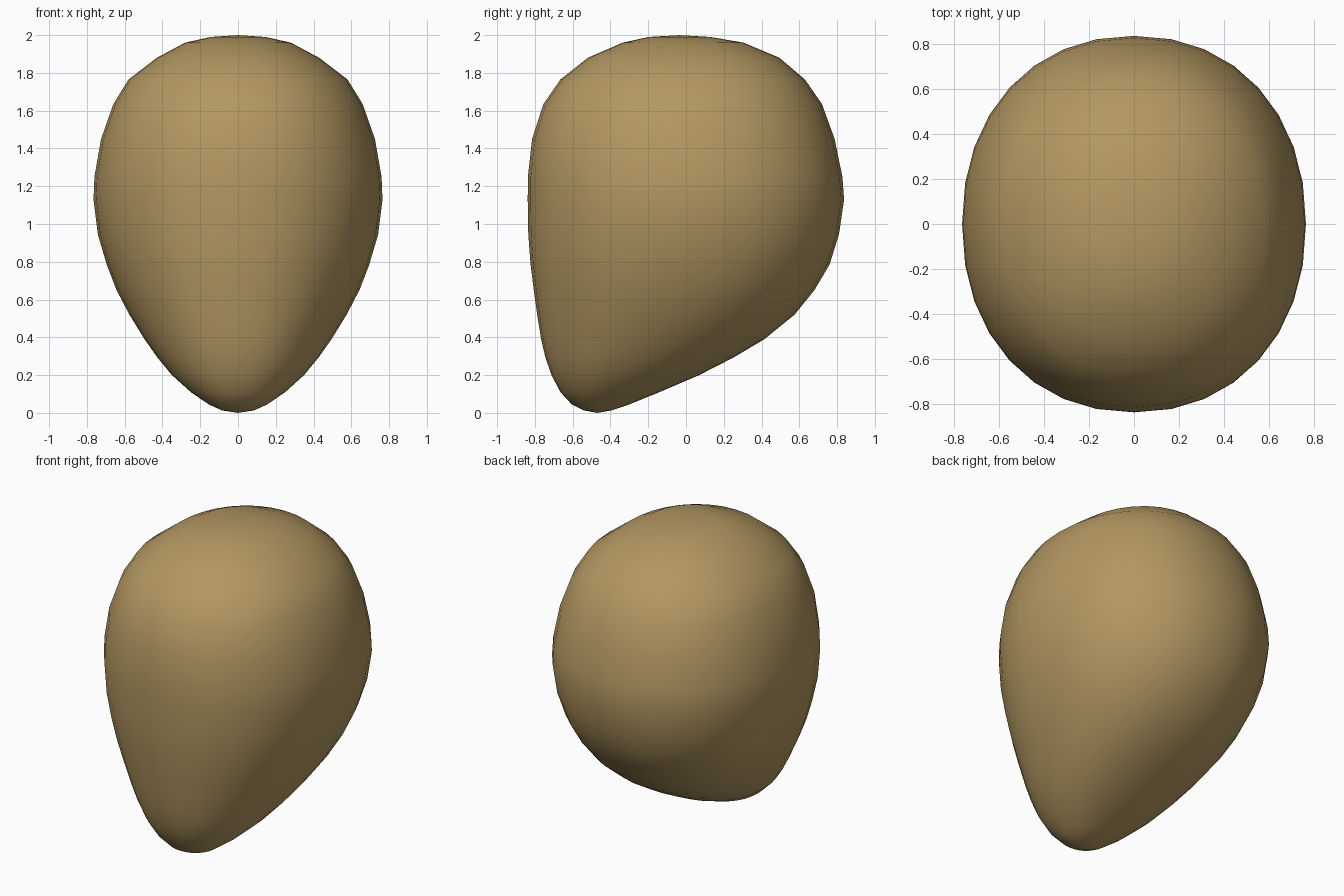
import bpy, bmesh, math

if "Cube" in bpy.data.objects:
    bpy.data.objects.remove(bpy.data.objects["Cube"])

# Horizontal sections from crown to chin: height, half width, front y, back y
SECTIONS = [
    (1.99, .145, -.20, .13), (1.96, .28, -.335, .305), (1.88, .43, -.52, .495),
    (1.765, .58, -.665, .63), (1.635, .66, -.755, .72), (1.45, .725, -.815, .787),
    (1.25, .76, -.837, .828), (1.13, .765, -.838, .837), (.945, .742, -.835, .81),
    (.785, .695, -.823, .76), (.65, .643, -.806, .68), (.52, .575, -.788, .575),
    (.39, .495, -.767, .415), (.295, .428, -.745, .255), (.20, .35, -.712, .07),
    (.11, .25, -.665, -.14), (.045, .155, -.605, -.30), (.013, .085, -.54, -.395),
]
SIDES = 32
POWER = 2 / 2.15  # slightly squared ellipse


def bulge(v):
    return math.copysign(abs(v) ** POWER, v)


bm = bmesh.new()

# Rings of the head shape
rings = []
for z, half, front, back in SECTIONS:
    cy, ry = (front + back) / 2, (back - front) / 2
    rings.append([
        bm.verts.new((half * bulge(math.cos(a)), cy + ry * bulge(math.sin(a)), z))
        for a in (2 * math.pi * i / SIDES for i in range(SIDES))])
crown = bm.verts.new((0, -.035, 2))
chin = bm.verts.new((0, -.47, 0))

# Skin between rings, closed at crown and chin
for i in range(SIDES):
    j = (i + 1) % SIDES
    for upper, lower in zip(rings, rings[1:]):
        bm.faces.new((upper[i], lower[i], lower[j], upper[j]))
    bm.faces.new((crown, rings[0][i], rings[0][j]))
    bm.faces.new((chin, rings[-1][j], rings[-1][i]))
bmesh.ops.recalc_face_normals(bm, faces=bm.faces)
for f in bm.faces:
    f.smooth = True

mesh = bpy.data.meshes.new("head_base")
bm.to_mesh(mesh)
bm.free()
head = bpy.data.objects.new("head_base", mesh)
bpy.context.collection.objects.link(head)

# Tan surface
tan = bpy.data.materials.new("tan")
tan.diffuse_color = (.45, .31, .12, 1)
tan.use_nodes = True
tan.node_tree.nodes["Principled BSDF"].inputs["Base Color"].default_value = tan.diffuse_color
mesh.materials.append(tan)
